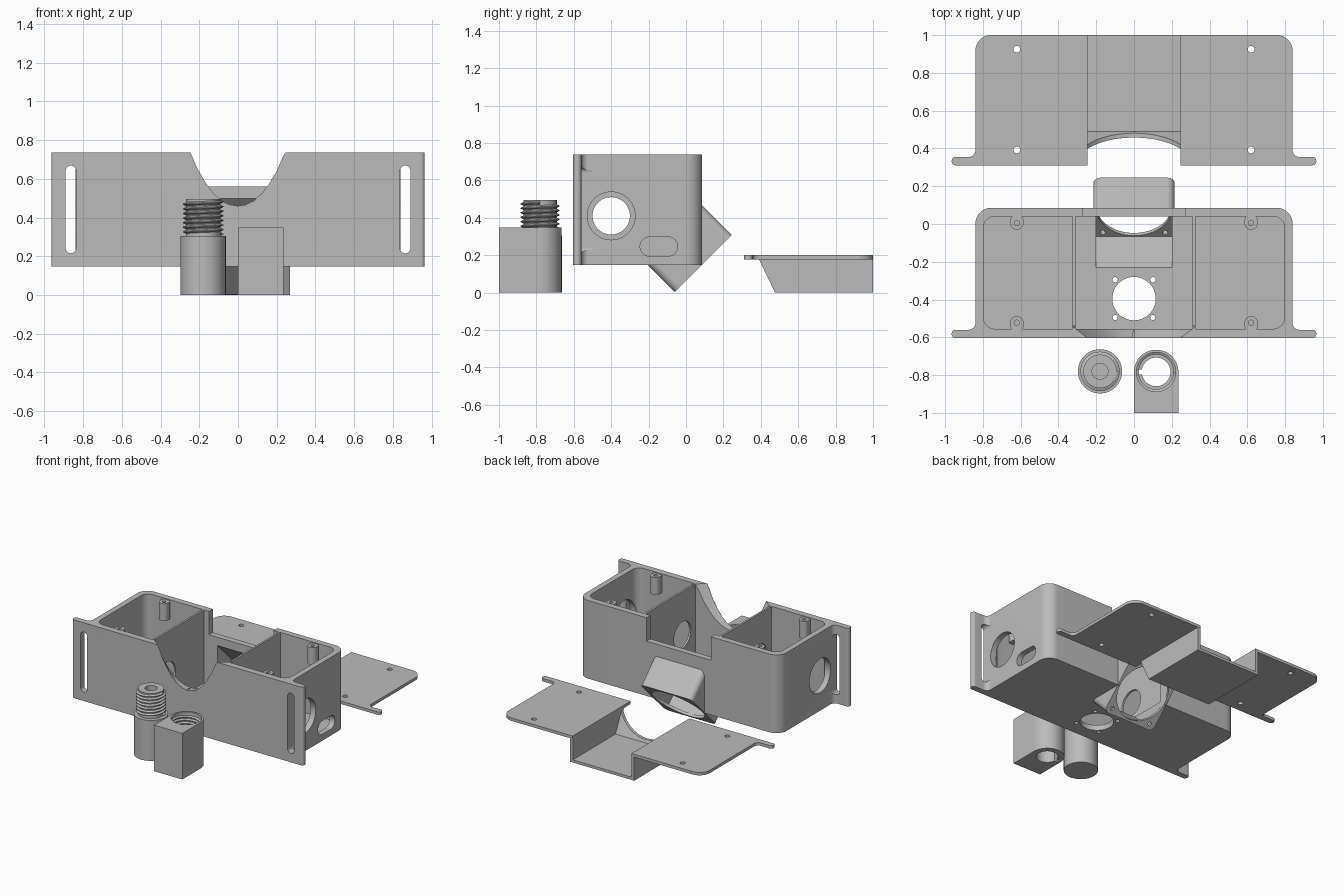
import bpy, bmesh, math
from mathutils import Vector, Matrix

old = bpy.data.objects.get("Cube")
if old:
    bpy.data.objects.remove(old, do_unlink=True)

grey = bpy.data.materials.new("plain grey")
grey.use_nodes = True
grey.diffuse_color = (0.5, 0.5, 0.5, 1)
grey.node_tree.nodes["Principled BSDF"].inputs["Base Color"].default_value = (0.5, 0.5, 0.5, 1)

AXES = {"x": lambda a, b, h: (h, a, b),
        "y": lambda a, b, h: (a, h, b),
        "z": lambda a, b, h: (a, b, h)}


# --- helpers -------------------------------------------------------------
def link(name, bm):
    mesh = bpy.data.meshes.new(name)
    bm.to_mesh(mesh)
    bm.free()
    mesh.materials.append(grey)
    ob = bpy.data.objects.new(name, mesh)
    bpy.context.collection.objects.link(ob)
    return ob


def loft(name, low, high, lo, hi, axis="z", matrix=None):
    bm = bmesh.new()
    put = AXES[axis]
    a = [bm.verts.new(put(p[0], p[1], lo)) for p in low]
    b = [bm.verts.new(put(p[0], p[1], hi)) for p in high]
    n = len(a)
    bm.faces.new(a)
    bm.faces.new(b)
    for i in range(n):
        j = (i + 1) % n
        bm.faces.new((a[i], a[j], b[j], b[i]))
    bmesh.ops.recalc_face_normals(bm, faces=bm.faces)
    if matrix:
        bm.transform(matrix)
    return link(name, bm)


def prism(name, pts, lo, hi, axis="z", matrix=None):
    return loft(name, pts, pts, lo, hi, axis, matrix)


def rounded(corners, n=10):
    """Polygon of (a, b, radius) corners with filleted corners."""
    out = []
    for i, (a, b, r) in enumerate(corners):
        p = Vector((a, b))
        if r == 0:
            out.append(p)
            continue
        d1 = (Vector(corners[i - 1][:2]) - p).normalized()
        d2 = (Vector(corners[(i + 1) % len(corners)][:2]) - p).normalized()
        half = d1.angle(d2) / 2
        t = r / math.tan(half)
        c = p + (d1 + d2).normalized() * (r / math.sin(half))
        s, e = p + d1 * t - c, p + d2 * t - c
        out += [c + s.lerp(e, k / n).normalized() * r for k in range(n + 1)]
    return out


def rect(a0, a1, b0, b1, r=0):
    return rounded([(a0, b0, r), (a1, b0, r), (a1, b1, r), (a0, b1, r)])


def circle(a, b, r, n=48):
    return [(a + r * math.cos(2 * math.pi * k / n), b + r * math.sin(2 * math.pi * k / n))
            for k in range(n)]


def apply(ob, mod):
    bpy.context.view_layer.objects.active = ob
    bpy.ops.object.modifier_apply(modifier=mod.name)


def combine(ob, other, op="DIFFERENCE"):
    mod = ob.modifiers.new("join", "BOOLEAN")
    mod.operation, mod.solver, mod.object = op, "EXACT", other
    apply(ob, mod)
    bpy.data.objects.remove(other, do_unlink=True)


def cut(ob, pts, lo, hi, axis="z", matrix=None):
    combine(ob, prism("cutter", pts, lo, hi, axis, matrix))


def add(ob, pts, lo, hi, axis="z", matrix=None):
    combine(ob, prism("addition", pts, lo, hi, axis, matrix), "UNION")


def thread(name, x, y, z, root, crest, pitch, turns):
    bm = bmesh.new()
    prof = [(root, 0), (crest, .35), (crest, .55), (root, .9), (root, 1)]
    vs = [bm.verts.new((r, 0, h * pitch)) for r, h in prof]
    for u, v in zip(vs, vs[1:]):
        bm.edges.new((u, v))
    ob = link(name, bm)
    ob.location = (x, y, z)
    mod = ob.modifiers.new("helix", "SCREW")
    mod.axis, mod.screw_offset, mod.iterations = "Z", pitch, turns
    mod.steps = mod.render_steps = 40
    mod.use_normal_calculate = True
    apply(ob, mod)
    return ob


def plan(shift):
    """Plan outline shared by the housing and its lid."""
    half = [(.965, -.604, .02), (.965, -.56, .02), (.84, -.56, .035), (.84, .086, .085)]
    full = half + [(-x, y, r) for x, y, r in reversed(half)]
    return rounded([(x, y + shift, r) for x, y, r in full])


# --- housing -------------------------------------------------------------
BOTTOM, TOP, FLOOR = .147, .737, .187
tilt = Matrix.Translation((0, .0925, .155)) @ Matrix.Rotation(math.radians(45), 4, "X")
housing = prism("housing", plan(0), BOTTOM, TOP)
add(housing, rect(-.215, .215, -.216, .216, .04), 0, .25, "z", tilt)

# centre bay and side compartments
cut(housing, rect(-.31, .31, -.555, .04), FLOOR, 1)
for s in (1, -1):
    bay = [(s * .325, -.555, 0), (s * .797, -.555, .06), (s * .797, .04, .06), (s * .325, .04, 0)]
    cut(housing, rounded(bay), FLOOR, 1)
    # screw posts hanging from the rims
    for y, wall in ((.005, .05), (-.523, -.57)):
        x = s * .62
        add(housing, rect(x - .035, x + .035, min(y - .035, wall), max(y + .035, wall), .034), .6, .73)
        cut(housing, circle(x, y, .014, 20), .63, .8)
    # flange slots, side and partition holes
    cut(housing, rect(s * .864 - .027, s * .864 + .027, .215, .668, .0265), -.7, -.5, "y")
    cut(housing, circle(-.4, .41, .128), *sorted((s * .72, s * .9)), "x")
    cut(housing, circle(-.4, .41, .1), *sorted((s * .28, s * .36)), "x")
cut(housing, rect(-.245, -.045, .195, .297, .05), .7, .9, "x")

# back notch and flared front notch
cut(housing, rect(-.27, .27, .02, .12), .56, 1)
side = [(.29, .82), (.245, .737), (.195, .63), (.155, .565), (.12, .52), (.08, .485), (.04, .466)]
vee = side + [(0, .46)] + [(-x, z) for x, z in reversed(side)]
combine(housing, loft("cutter", [(x * .92, z) for x, z in vee],
                      [(x * 1.34, z) for x, z in vee], -.62, -.54, "y"))

# floor openings
cut(housing, circle(0, -.395, .115), .1, .3)
for x in (-.1, .1):
    for y in (-.295, -.495):
        cut(housing, circle(x, y, .014, 20), .1, .3)

# tilted socket: cavity, round mouth and screw holes
cut(housing, rect(-.2, .2, -.205, .205), .02, .42, "z", tilt)
cut(housing, circle(0, 0, .198, 64), -.05, .1, "z", tilt)
for x in (-.165, .165):
    for v in (-.175, .175):
        cut(housing, circle(x, v, .014, 20), -.05, .1, "z", tilt)

# --- lid -----------------------------------------------------------------
lid = prism("lid", plan(.915), .178, .2)
cut(lid, rect(-.245, .245, .2, 1.1), .1, .3)
for x in (-.62, .62):
    for y in (.392, .925):
        cut(lid, circle(x, y, .018, 20), .1, .3)

# open trough with sloping front
trough = prism("lid_trough", [(-.268, 0), (.268, 0), (.268, .19), (.245, .19),
                              (.245, .02), (-.245, .02), (-.245, .19), (-.268, .19)], .35, 1, "y")
cut(trough, [(.3, -.05), (.5, -.05), (.39, .178), (.39, .25), (.3, .25)], -.4, .4, "x")
combine(lid, trough, "UNION")
panel = prism("lid_front_panel", [(.477, 0), (.5, 0), (.414, .178), (.391, .178)], -.25, .25, "x")
cut(panel, circle(0, .346, .306, 96), .3, .6, "y")
combine(lid, panel, "UNION")

# --- threaded plug -------------------------------------------------------
PX, PY = -.18, -.78
plug = prism("plug", circle(PX, PY, .117, 64), 0, .305)
add(plug, circle(PX, PY, .089, 64), .2, .495)
cut(plug, circle(PX, PY, .042, 32), .12, .6)
plug_thread = thread("plug_thread", PX, PY, .303, .086, .104, .0238, 7)

# --- threaded block ------------------------------------------------------
BX, BY = .117, -.783
block = prism("socket_block", rounded([(0, -1, 0), (.235, -1, 0), (.235, -.666, .117),
                                       (0, -.666, .117)], 24), 0, .348)
cut(block, circle(BX, BY, .076), -.1, .5)
cut(block, circle(BX, BY, .104, 64), .14, .5)
cut(block, rect(.02, .06, BY - .013, BY + .013), -.1, .5)
block_thread = thread("socket_thread", BX, BY, .15, .106, .092, .0238, 7)

# --- shading -------------------------------------------------------------
for ob in (housing, lid, plug, plug_thread, block, block_thread):
    bpy.ops.object.select_all(action="DESELECT")
    ob.select_set(True)
    bpy.context.view_layer.objects.active = ob
    bpy.ops.object.shade_smooth_by_angle(angle=math.radians(25))
